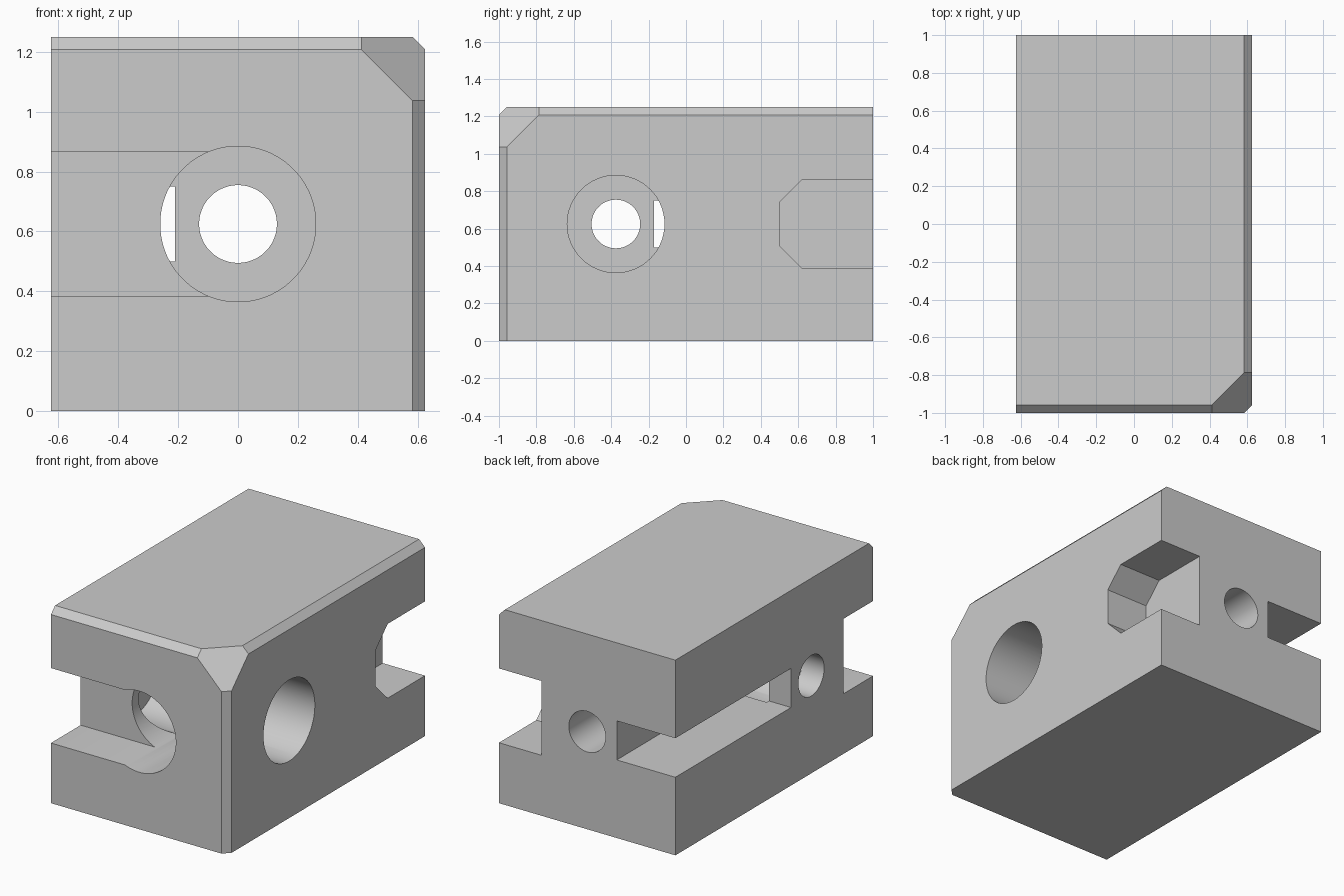
import bpy, bmesh, math
from mathutils import Matrix, Vector

cube = bpy.data.objects.get("Cube")
if cube:
    bpy.data.objects.remove(cube, do_unlink=True)

W, D, H = 0.625, 1.0, 1.25      # half width, half depth, height
MID = H / 2                     # height of the bores and slots
BORE_Y = -0.375                 # depth position of the sideways bore
OVER = 0.1                      # how far cutters stick out

grey = bpy.data.materials.new("plain grey")
grey.use_nodes = True
grey.diffuse_color = (0.6, 0.6, 0.6, 1)
grey.node_tree.nodes["Principled BSDF"].inputs["Base Color"].default_value = (0.6, 0.6, 0.6, 1)


def finish(bm, name):
    bmesh.ops.recalc_face_normals(bm, faces=bm.faces)
    mesh = bpy.data.meshes.new(name)
    bm.to_mesh(mesh)
    bm.free()
    mesh.materials.append(grey)
    ob = bpy.data.objects.new(name, mesh)
    bpy.context.collection.objects.link(ob)
    return ob


def add_box(bm, lo, hi):
    lo, hi = Vector(lo), Vector(hi)
    size = Matrix.Diagonal((*(hi - lo), 1))
    bmesh.ops.create_cube(bm, size=1, matrix=Matrix.Translation((lo + hi) / 2) @ size)


def box(name, lo, hi):
    bm = bmesh.new()
    add_box(bm, lo, hi)
    return finish(bm, name)


def rod(name, axis, start, end, radius):
    """Cylinder along x or y between two positions on that axis."""
    bm = bmesh.new()
    centre = (start + end) / 2
    if axis == "x":
        place = Matrix.Translation((centre, BORE_Y, MID)) @ Matrix.Rotation(math.pi / 2, 4, "Y")
    else:
        place = Matrix.Translation((0, centre, MID)) @ Matrix.Rotation(math.pi / 2, 4, "X")
        place = place @ Matrix.Rotation(math.pi / 64, 4, "Z")
    bmesh.ops.create_cone(bm, cap_ends=True, segments=64, radius1=radius,
                          radius2=radius, depth=abs(end - start), matrix=place)
    return finish(bm, name)


# Block with three bevelled edges and a cut corner
bm = bmesh.new()
add_box(bm, (-W, -D, 0), (W, D, H))
bevel = 0.042
cuts = [((1, -1, 0), W + D - bevel), ((0, -1, 1), D + H - bevel),
        ((1, 0, 1), W + H - bevel), ((1, -1, 1), 2.62)]
for normal, dist in cuts:
    n = Vector(normal)
    result = bmesh.ops.bisect_plane(bm, geom=bm.verts[:] + bm.edges[:] + bm.faces[:],
                                    plane_co=n * dist / n.length_squared,
                                    plane_no=n, clear_outer=True)
    rim = [g for g in result["geom_cut"] if isinstance(g, bmesh.types.BMEdge)]
    bmesh.ops.edgeloop_fill(bm, edges=rim)
block = finish(bm, "block")

# Side nut slot with a chamfered end, open to the back and the +x side
half, end, cham = 0.238, 0.5, 0.122
bm = bmesh.new()
outline = [(D + OVER, -half), (end + cham, -half), (end, cham - half),
           (end, half - cham), (end + cham, half), (D + OVER, half)]
face = bm.faces.new([bm.verts.new((0.325, y, MID + z)) for y, z in outline])
ext = bmesh.ops.extrude_face_region(bm, geom=[face])
moved = [g for g in ext["geom"] if isinstance(g, bmesh.types.BMVert)]
bmesh.ops.translate(bm, verts=moved, vec=(0.3 + OVER, 0, 0))
side_slot = finish(bm, "side_slot_cutter")

# Remaining slots, wide bores and through holes
cutters = [
    side_slot,
    box("front_slot_cutter", (-W - OVER, -D - OVER, MID - 0.24), (0, -0.7, MID + 0.24)),
    box("back_slot_cutter", (-W - OVER, -0.17, MID - 0.125), (-0.21, D + OVER, MID + 0.125)),
    rod("front_bore_cutter", "y", -D - OVER, 0.094, 0.26),
    rod("side_bore_cutter", "x", -0.469, W + OVER, 0.26),
    rod("back_hole_cutter", "y", -0.4, D + OVER, 0.13),
    rod("side_hole_cutter", "x", -W - OVER, 0, 0.13),
]

bpy.ops.object.select_all(action="DESELECT")
block.select_set(True)
bpy.context.view_layer.objects.active = block
for cutter in cutters:
    cutter.hide_render = True
    mod = block.modifiers.new(cutter.name, "BOOLEAN")
    mod.operation = "DIFFERENCE"
    mod.solver = "EXACT"
    mod.object = cutter
    bpy.ops.object.modifier_apply(modifier=mod.name)
    bpy.data.objects.remove(cutter, do_unlink=True)

bpy.ops.object.shade_smooth_by_angle(angle=math.radians(25))
